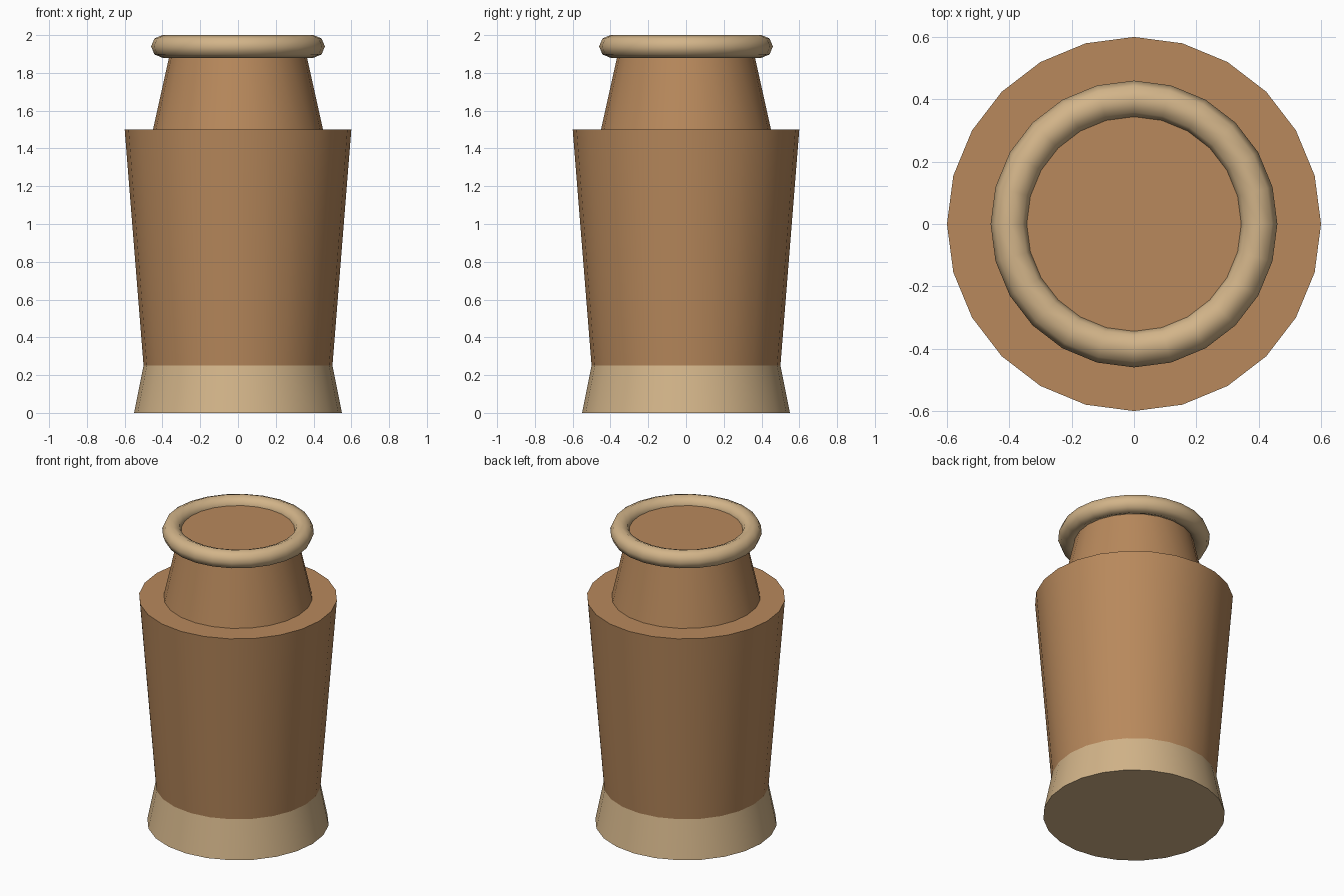
import bpy
import math

cube = bpy.data.objects.get("Cube")
if cube:
    bpy.data.objects.remove(cube, do_unlink=True)

SIDES = 24


def make_material(name, rgb):
    mat = bpy.data.materials.new(name)
    mat.use_nodes = True
    color = (*rgb, 1.0)
    mat.diffuse_color = color
    mat.node_tree.nodes["Principled BSDF"].inputs["Base Color"].default_value = color
    return mat


brown = make_material("clay brown", (0.48, 0.25, 0.107))
tan = make_material("pale tan", (0.645, 0.456, 0.25))


def finish(name, mat, angle):
    obj = bpy.context.object
    obj.name = name
    obj.data.materials.append(mat)
    bpy.ops.object.shade_smooth_by_angle(angle=math.radians(angle))
    return obj


def tapered_part(name, mat, bottom, top, r_bottom, r_top):
    bpy.ops.mesh.primitive_cone_add(
        vertices=SIDES, radius1=r_bottom, radius2=r_top,
        depth=top - bottom, location=(0, 0, (bottom + top) / 2))
    return finish(name, mat, 30)


# Flared foot, widening body and narrowing neck
tapered_part("foot", tan, 0.0, 0.25, 0.55, 0.5)
tapered_part("body", brown, 0.25, 1.5, 0.5, 0.6)
tapered_part("neck", brown, 1.5, 1.95, 0.45, 0.35)

# Rounded rim around the neck's closed top
bpy.ops.mesh.primitive_torus_add(
    major_segments=SIDES, minor_segments=8,
    major_radius=0.4, minor_radius=0.06, location=(0, 0, 1.94))
finish("rim", tan, 60)
